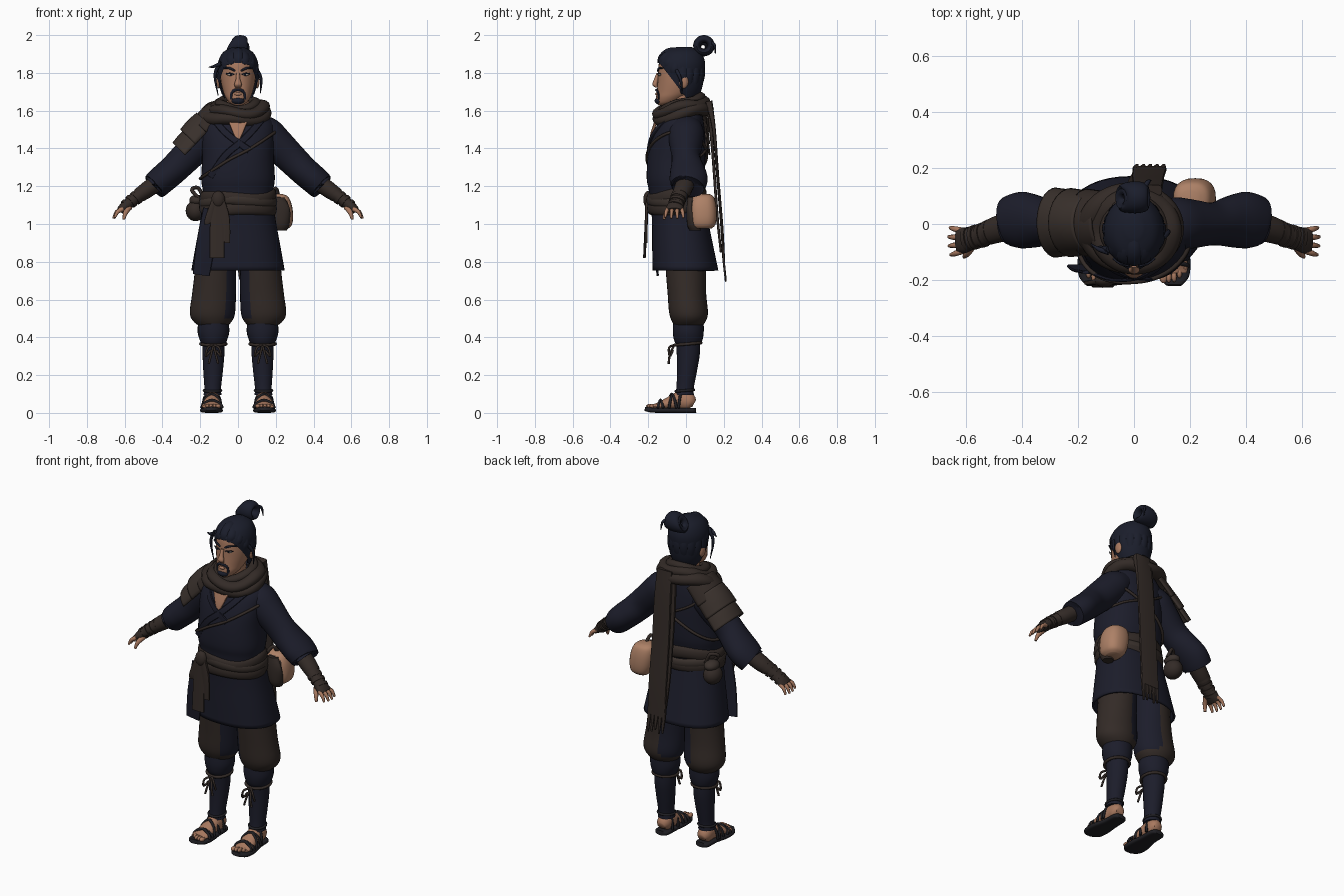
import bpy, bmesh, math, random
from mathutils import Vector as V
random.seed(4)
X, Y, Z = V((1, 0, 0)), V((0, 1, 0)), V((0, 0, 1))

def material(name, col):
    m = bpy.data.materials.new(name)
    m.diffuse_color = (*col, 1)
    return m
NAVY = material("navy cloth", (.0115, .0122, .0235))
BROWN = material("dark brown cloth", (.033, .0235, .0198))
PAD = material("worn leather", (.041, .030, .025))
SKIN = material("skin", (.39, .19, .115))
HAIR = material("blue black hair", (.0105, .0125, .024))
SOLE = material("sandal black", (.014, .0135, .017))
TAN = material("tan hide", (.42, .22, .135))
WHITE = material("eye white", (.5, .45, .4))

def finish(name, bm, mat, mirror=False, solid=0, angle=50):
    bmesh.ops.recalc_face_normals(bm, faces=bm.faces)
    me = bpy.data.meshes.new(name)
    bm.to_mesh(me)
    bm.free()
    me.materials.append(mat)
    me.shade_smooth()
    me.set_sharp_from_angle(angle=math.radians(angle))
    ob = bpy.data.objects.new(name, me)
    bpy.context.collection.objects.link(ob)
    if solid:
        ob.modifiers.new("thickness", 'SOLIDIFY').thickness = solid
    if mirror:
        ob.modifiers.new("mirror", 'MIRROR')
    return ob

def catmull(P, closed, steps):
    P = [list(p) for p in P]
    n, out = len(P), []
    get = (lambda i: P[i % n]) if closed else (lambda i: P[max(0, min(n - 1, i))])
    for i in range(n if closed else n - 1):
        for s in range(steps):
            t = s / steps
            out.append([.5 * (2*b + (c-a)*t + (2*a-5*b+4*c-d)*t*t + (3*b-a-3*c+d)*t**3)
                        for a, b, c, d in zip(get(i-1), get(i), get(i+1), get(i+2))])
    return out if closed else out + [P[-1]]

def oval(t, sq):
    f = lambda v: math.copysign(abs(v) ** (2 / sq), v)
    return f(math.cos(t)), f(math.sin(t))

def sweep(name, pts, mat, n=16, up=Y, closed=False, level=False, sq=2, steps=4, cap=True,
          mirror=False, solid=0, cut=None, angle=50):
    """Skin of oval sections (x, y, z, half width, half depth) along a smooth path."""
    P = catmull(pts, closed, steps)
    bm, rings, m = bmesh.new(), [], len(P)
    for i, p in enumerate(P):
        a, b = (P[i-1], P[(i+1) % m]) if closed else (P[max(i-1, 0)], P[min(i+1, m-1)])
        t = V(b[:3]) - V(a[:3])
        side = X if level else t.cross(up).normalized()
        u = Y if level else side.cross(t).normalized()
        ring = []
        for k in range(n):
            c, s = oval(2 * math.pi * k / n, sq)
            ring.append(bm.verts.new(V(p[:3]) + side * p[3] * c + u * p[4] * s))
        rings.append(ring)
    for i in range(m if closed else m - 1):
        A, B = rings[i], rings[(i+1) % m]
        for k in range(n):
            bm.faces.new((A[k], A[(k+1) % n], B[(k+1) % n], B[k]))
    if cap and not closed:
        bm.faces.new(rings[0])
        bm.faces.new(rings[-1])
    if cut:
        bmesh.ops.bisect_plane(bm, geom=bm.verts[:] + bm.edges[:] + bm.faces[:],
                               plane_co=cut[0], plane_no=cut[1], clear_outer=True)
    return finish(name, bm, mat, mirror, solid, angle)

def ball(name, c, r, mat, mirror=False):
    bm = bmesh.new()
    bmesh.ops.create_uvsphere(bm, u_segments=20, v_segments=12, radius=1)
    for v in bm.verts:
        v.co = V(c) + V((v.co.x * r[0], v.co.y * r[1], v.co.z * r[2]))
    return finish(name, bm, mat, mirror)

def cord(name, pts, r, mat, **k):
    return sweep(name, [(*p, r, r) for p in pts], mat, n=8, **k)

def hoop(name, c, rx, ry, tilt, wide, tall, mat, wob=0, mirror=False):
    """Closed band round the body; tilt raises the back, wob adds folds."""
    pts = []
    for k in range(16):
        t = 2 * math.pi * k / 16
        pts.append((c[0] + rx * math.cos(t), c[1] + ry * math.sin(t), c[2] + tilt * math.sin(t)
                    + wob * math.sin(3 * t + c[2] * 40), wide, tall * (1 + 4 * wob * math.cos(5 * t))))
    return sweep(name, pts, mat, n=12, up=Z, closed=True, steps=3, mirror=mirror)

# Torso, and a helper that finds points on its surface
TORSO = [(0, -.05, 1.10, .18, .14), (0, -.055, 1.18, .187, .142), (0, -.055, 1.24, .195, .153), (0, -.05, 1.35, .19, .153),
         (0, -.04, 1.45, .195, .142), (0, -.025, 1.53, .19, .12), (0, -.01, 1.585, .14, .095), (0, 0, 1.63, .07, .065)]
sweep("tunic_body", TORSO, NAVY, n=36, level=True, sq=2.3)
FINE = catmull(TORSO, False, 8)
def chest(deg, z, off=.005):
    p = min(FINE, key=lambda q: abs(q[2] - z))
    c, s = oval(math.radians(deg), 2.3)
    return (p[0] + (p[3] + off) * c, p[1] + (p[4] + off) * s, z)

sweep("open_neck_skin", [(0, -.189, 1.435, .003, .006), (0, -.18, 1.48, .025, .008), (0, -.16, 1.54, .05, .008)], SKIN, sq=4)
for name, path in (("lapel_under", ((-130, 1.55), (-108, 1.49), (-92, 1.44), (-75, 1.39))),
                   ("lapel_over", ((-50, 1.55), (-72, 1.49), (-88, 1.43), (-108, 1.36), (-135, 1.25)))):
    sweep(name, [(*chest(d, z), .018, .006) for d, z in path], NAVY, n=8, sq=4)
cord("chest_strap", [chest(t, 1.365 + .125 * math.cos(math.radians(t)), .006) for t in range(0, 360, 20)], .008, BROWN, closed=True)
cord("back_strap", [chest(d, z, .006) for d, z in ((150, 1.54), (120, 1.47), (90, 1.41), (50, 1.36), (10, 1.33))], .007, BROWN)

# Skirt, overlap flap, belt, sash
sweep("tunic_skirt", [(0, -.045, 1.12, .185, .14), (0, -.03, 1.0, .203, .15), (0, -.017, .88, .225, .162), (0, -.003, .755, .247, .174)],
      NAVY, n=40, level=True, sq=2.3, cap=False, solid=.012)
sweep("skirt_flap", [(-.14, -.172, 1.08, .045, .006), (-.17, -.165, .9, .05, .006), (-.195, -.15, .73, .045, .006)], NAVY, n=12, sq=5)
hoop("belt_lower", (0, -.045, 1.085), .19, .145, .006, .016, .034, BROWN, .006)
hoop("belt_upper", (0, -.05, 1.145), .186, .142, .012, .018, .036, BROWN, .008)
hoop("belt_middle", (0, -.047, 1.115), .194, .15, -.01, .014, .026, PAD, .006)
ball("sash_knot", (-.105, -.2, 1.13), (.036, .026, .045), BROWN)
for name, dx, bot, w in (("sash_long", -.006, .82, .037), ("sash_short", .035, .9, .026), ("sash_side", -.05, 1.0, .02)):
    sweep(name, [(-.105 + dx * .4, -.205, 1.13, w * .7, .01), (-.105 + dx, -.21, 1.03, w, .008),
                 (-.105 + dx, -.222 + abs(dx) * .3, bot, w * 1.1, .007)], BROWN, n=12, sq=4)

# Hide bundle on the left hip, pouch on the right
hide = sweep("hide_bundle", [(.2, .09, 1.16, .03, .03), (.205, .09, 1.145, .06, .056), (.212, .088, 1.1, .073, .072), (.22, .09, 1.04, .072, .073),
                             (.225, .09, .995, .06, .065), (.225, .088, .975, .04, .045)], TAN, n=24, level=True, sq=2.5)
hide.data.materials.append(BROWN)
for f in hide.data.polygons:
    f.material_index = int(f.center.y < .035)
sweep("bundle_cover", [(.215, .03, 1.14, .03, .02), (.225, .022, 1.08, .05, .02), (.228, .04, 1.0, .045, .035), (.228, .05, .965, .03, .03)], BROWN, n=16, level=True)
cord("bundle_tie", [(.17, .03, 1.15), (.2, .05, 1.19), (.215, .08, 1.14)], .01, BROWN)
ball("hip_pouch", (-.225, .065, 1.07), (.052, .058, .055), BROWN)
ball("hip_pouch_flap", (-.218, .065, 1.125), (.04, .05, .03), PAD)
cord("pouch_loop", [(-.2, .03, 1.13), (-.245, .04, 1.18), (-.21, .07, 1.19), (-.18, .07, 1.13)], .01, BROWN)

# Sleeves, forearm wraps, hands
sweep("sleeve", [(.10, 0, 1.51, .075, .085), (.15, 0, 1.478, .09, .095), (.205, .0, 1.424, .088, .088), (.282, .0, 1.347, .082, .076),
                 (.345, .008, 1.285, .078, .092), (.40, .014, 1.237, .076, .101), (.443, .01, 1.198, .071, .088), (.42, .01, 1.22, .055, .075)],
      NAVY, n=24, mirror=True)
sweep("forearm_glove", [(.42, 0, 1.225, .045, .05), (.49, -.02, 1.175, .043, .048), (.54, -.04, 1.14, .034, .04), (.575, -.05, 1.113, .03, .038),
                        (.605, -.058, 1.088, .026, .046), (.625, -.06, 1.07, .02, .045)], BROWN, mirror=True)
for k, (x, y, z) in enumerate(((.51, -.027, 1.162), (.535, -.038, 1.143), (.56, -.045, 1.125), (.585, -.052, 1.104))):
    sweep(f"wrist_wrap_{k}", [(x, y, z, .041 - .002*k, .046 - .001*k), (x + .013, y - .004, z - .011, .039 - .002*k, .044)], BROWN, mirror=True, steps=1)
for k in range(4):
    y, reach = -.024 - k * .024, (.9, 1, .98, .85)[k]
    sweep(f"finger_{k}", [(.61, y, 1.08, .012, .011), (.61 + .032 * reach, y + .006 - k * .005, 1.064, .0105, .01),
                          (.61 + .05 * reach, y + .01 - k * .008, 1.064 - .035 * reach, .006, .006)], SKIN, n=8, mirror=True)
sweep("thumb", [(.575, -.075, 1.09, .016, .014), (.595, -.105, 1.06, .013, .012), (.605, -.117, 1.025, .007, .007)], SKIN, n=8, mirror=True)

# Shoulder guard: three flared overlapping half shells
N, S = V((-.724, 0, .69)), V((-.69, 0, -.724))
for k, (s0, s1, a, b) in enumerate(((-1.08, -.96, .105, .11), (-1.0, -.875, .117, .112), (-.92, -.795, .098, .114))):
    p, q = N * 1.138 + S * s0, N * 1.138 + S * s1
    sweep(f"shoulder_guard_{k}", [(p.x, .005, p.z, a, b), (*((p + q) / 2 + Y * .005), a + .006, b + .006), (q.x, .005, q.z, a + .002, b + .012)],
          PAD if k else BROWN, n=28, cap=False, solid=.01, cut=(N * 1.145, -N))

# Scarf and its ragged tail
hoop("scarf_low", (-.012, -.015, 1.583), .145, .118, .035, .045, .036, BROWN, .01)
hoop("scarf_mid", (.005, -.025, 1.615), .125, .115, .03, .04, .03, BROWN, .01)
hoop("scarf_top", (.0, -.02, 1.64), .095, .095, .03, .028, .024, BROWN, .006)
sweep("scarf_tail", [(.05, .12, 1.65, .05, .02), (.05, .148, 1.5, .055, .01), (.05, .168, 1.25, .058, .008), (.055, .19, .98, .06, .008), (.055, .2, .8, .058, .007)],
      BROWN, n=12, sq=5)
sweep("scarf_tail_under", [(.02, .12, 1.63, .04, .012), (.015, .14, 1.4, .04, .008), (.02, .165, 1.05, .035, .007), (.02, .185, .85, .02, .006)], BROWN, n=12, sq=5)
for k in range(5):
    x = .007 + k * .024
    sweep(f"scarf_tatter_{k}", [(x, .195, .88, .013, .006), (x, .2, .8, .012, .006), (x + .004, .21, random.uniform(.69, .76), .005, .004)], BROWN, n=8, sq=4)

# Neck, head, ears, face
sweep("neck", [(0, -.01, 1.52, .07, .065), (0, -.025, 1.6, .06, .06), (0, -.03, 1.71, .06, .065)], SKIN, level=True)
sweep("head", [(0, -.12, 1.628, .02, .025), (0, -.1, 1.642, .045, .055), (0, -.078, 1.67, .066, .08), (0, -.057, 1.70, .078, .097),
               (0, -.04, 1.75, .09, .11), (0, -.03, 1.80, .095, .118), (0, -.025, 1.86, .093, .115), (0, -.02, 1.91, .06, .08)], SKIN, n=32, level=True)
ball("ear", (.1, -.012, 1.755), (.014, .025, .037), SKIN, True)
sweep("nose", [(0, -.148, 1.80, .009, .008), (0, -.158, 1.765, .012, .012), (0, -.164, 1.738, .02, .014), (0, -.155, 1.722, .014, .008)], SKIN, level=True)
ball("eye_white", (.04, -.139, 1.79), (.017, .007, .006), WHITE, True)
ball("iris", (.038, -.143, 1.79), (.0065, .005, .0065), HAIR, True)
cord("upper_lid", [(.02, -.147, 1.79), (.04, -.146, 1.798), (.063, -.134, 1.795)], .003, HAIR, mirror=True)
sweep("eyebrow", [(.016, -.149, 1.81, .005, .005), (.045, -.143, 1.825, .006, .005), (.075, -.122, 1.825, .003, .004)], HAIR, n=8, mirror=True)
sweep("moustache", [(0, -.158, 1.71, .006, .006), (.02, -.154, 1.707, .008, .006), (.034, -.146, 1.69, .007, .006), (.034, -.143, 1.66, .008, .006)], HAIR, n=8, mirror=True)
ball("lips", (0, -.155, 1.688), (.02, .008, .008), SKIN)
ball("goatee", (0, -.142, 1.652), (.034, .024, .019), HAIR)

# Hair shell cut along a sloping hairline, swept locks, top knot and wisps
sweep("hair_shell", [(0, -.01, 1.66, .07, .07), (0, -.015, 1.72, .097, .1), (0, -.025, 1.80, .107, .122), (0, -.025, 1.86, .105, .125),
                     (0, -.02, 1.91, .078, .098), (0, -.01, 1.937, .03, .04)], HAIR, n=32, level=True, cut=((0, -.14, 1.852), V((0, -1.3, -1))))
for k in range(-4, 5):
    t = math.radians(k * 23)
    s, c = math.sin(t), math.cos(t)
    z0 = 1.852 - .09 * (1 - c)
    sweep(f"hair_lock_{k + 4}", [(.1 * s, -.025 - .118 * c, z0, .018, .007), (.102 * s, -.022 - .11 * c, z0 + .035, .026, .012),
                                 (.075 * s, -.01 - .065 * c, 1.92 - .03 * abs(s), .026, .015), (.02 * s, .06, 1.905, .012, .01)],
          HAIR, n=8, up=V((s, -c * .6, .8)))
    sweep(f"nape_lock_{k + 4}", [(.08 * s, -.012 + .075 * c, 1.69, .012, .006), (.102 * s, -.022 + .113 * c, 1.79, .024, .01),
                                 (.075 * s, -.012 + .09 * c, 1.885, .022, .01), (.015 * s, .075, 1.91, .012, .01)], HAIR, n=8, up=V((s, c, .3)))
ring = [k * math.pi / 6 for k in range(12)]
sweep("top_knot", [(.004 + .008 * math.sin(t), .095 + .037 * math.cos(t), 1.944 + .036 * math.sin(t), .02, .05 - .012 * math.sin(t)) for t in ring],
      HAIR, up=X, closed=True)
cord("top_knot_fold", [(-.03 + .015 * math.sin(t), .09 + .03 * math.cos(t), 1.937 + .03 * math.sin(t)) for t in ring], .02, HAIR, up=X, closed=True)
ball("knot_base", (0, .072, 1.908), (.042, .035, .025), HAIR)
for k, path in enumerate((((.03, .12, 1.96), (.05, .15, 1.95), (.06, .155, 1.9)), ((-.09, -.1, 1.85), (-.125, -.09, 1.835), (-.155, -.07, 1.83)),
                          ((-.09, -.09, 1.86), (-.122, -.085, 1.79), (-.105, -.08, 1.68)), ((.09, -.06, 1.83), (.122, -.03, 1.77), (.118, -.02, 1.69)))):
    sweep(f"hair_wisp_{k}", [(*p, r, r) for p, r in zip(path, (.011, .008, .002))], HAIR, n=8)

# Trousers with navy inner panels, leg wraps
trousers = sweep("trouser_leg", [(.115, 0, .88, .105, .115), (.12, 0, .75, .109, .107), (.127, .005, .63, .116, .102), (.135, .013, .535, .12, .103),
                                 (.135, .015, .49, .106, .092), (.13, .013, .455, .07, .07)], BROWN, n=32, level=True, mirror=True)
trousers.data.materials.append(NAVY)
for f in trousers.data.polygons:
    f.material_index = int(f.center.x < .068 + .3 * max(f.center.y, 0) and f.center.z > .5)
sweep("knee_cuff", [(.13, .013, .49, .08, .08), (.13, .012, .43, .084, .082), (.13, .012, .385, .072, .075), (.13, .01, .36, .06, .06)], NAVY, n=24, level=True, mirror=True)
sweep("shin_wrap", [(.13, .01, .39, .06, .065), (.13, .012, .31, .058, .061), (.132, .004, .21, .051, .052), (.134, -.005, .13, .044, .046), (.135, -.008, .095, .048, .05)],
      NAVY, n=24, level=True, mirror=True)
hoop("knee_cord", (.13, .01, .365), .068, .07, .006, .008, .008, BROWN, mirror=True)
hoop("ankle_cord", (.135, -.006, .118), .045, .048, .004, .007, .007, SOLE, mirror=True)
for k, s in enumerate((-1, 1)):
    cord(f"bow_loop_{k}", [(.13, -.062, .36), (.13 + s*.03, -.09, .345), (.13 + s*.04, -.085, .3), (.13 + s*.015, -.07, .33)], .006, BROWN, mirror=True)
    cord(f"bow_end_{k}", [(.13, -.062, .36), (.13 + s*.012, -.085, .31), (.13 + s*.025, -.092, .26)], .006, BROWN, mirror=True)

# Feet and sandals
sweep("foot", [(.135, .043, .05, .025, .02), (.135, .02, .06, .04, .045), (.135, -.03, .065, .042, .05), (.138, -.09, .05, .046, .034), (.142, -.15, .036, .05, .018), (.143, -.175, .034, .045, .012)],
      SKIN, up=Z, n=20, mirror=True)
for k in range(5):
    ball(f"toe_{k}", (.105 + k * .019, -.185 - .004 * k + .006 * (k - 1) ** 2 * (k > 1) - .006 * (k == 0), .036), (.014 if k == 0 else .0095, .02, .012), SKIN, True)
sweep("sandal_sole", [(.135, .053, .014, .025, .0135), (.135, .035, .013, .043, .013), (.135, -.04, .013, .047, .013), (.14, -.12, .013, .06, .013),
                      (.142, -.185, .015, .055, .013), (.142, -.218, .022, .028, .011)], SOLE, up=Z, n=16, sq=3.5, mirror=True)
for k, (y0, y1, top, w) in enumerate(((-.15, -.12, .068, .055), (-.12, -.15, .068, .055), (-.10, -.05, .1, .05), (-.05, -.09, .097, .05), (.0, -.04, .118, .048))):
    cord(f"sandal_strap_{k}", [(.138 - w, y0, .025), (.138 - w * .8, y0 * .8 + y1 * .2, top * .7), (.138, (y0 + y1) / 2, top),
                               (.138 + w * .8, y0 * .2 + y1 * .8, top * .7), (.138 + w, y1, .025)], .0075, SOLE, mirror=True)
